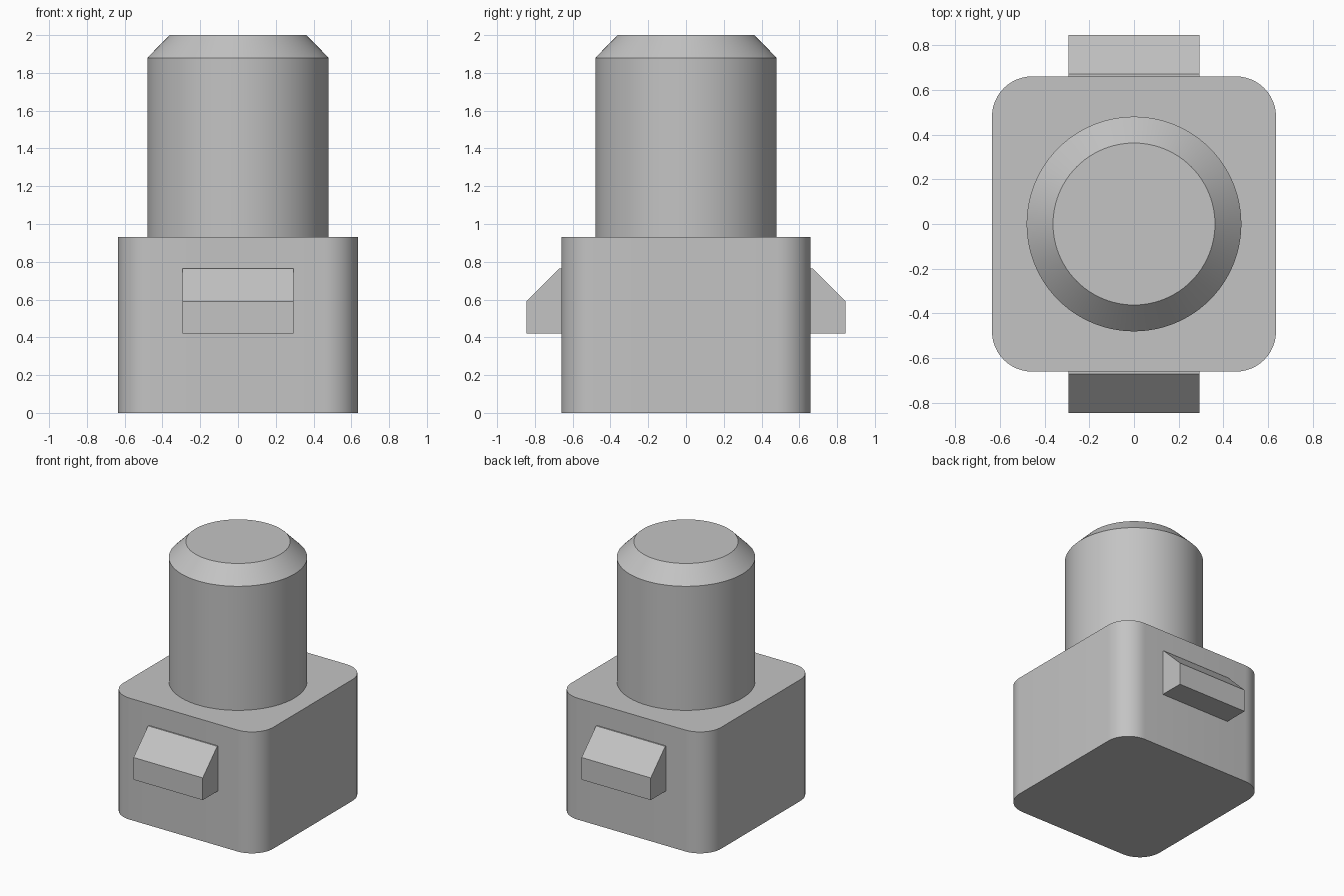
import bpy, bmesh, math
from math import cos, sin, pi, radians

cube = bpy.data.objects.get("Cube")
if cube:
    bpy.data.objects.remove(cube, do_unlink=True)

grey = bpy.data.materials.new("light grey")
grey.use_nodes = True
colour = (0.55, 0.55, 0.55, 1)
grey.diffuse_color = colour
grey.node_tree.nodes["Principled BSDF"].inputs["Base Color"].default_value = colour


def loft(name, rings, smooth=True):
    """Skin a stack of equal-length rings and cap both ends."""
    bm = bmesh.new()
    rows = [[bm.verts.new(p) for p in ring] for ring in rings]
    n = len(rows[0])
    for low, high in zip(rows, rows[1:]):
        for i in range(n):
            j = (i + 1) % n
            bm.faces.new((low[i], low[j], high[j], high[i]))
    bm.faces.new(rows[0][::-1])
    bm.faces.new(rows[-1])
    bmesh.ops.recalc_face_normals(bm, faces=bm.faces)
    mesh = bpy.data.meshes.new(name)
    bm.to_mesh(mesh)
    bm.free()
    mesh.materials.append(grey)
    obj = bpy.data.objects.new(name, mesh)
    bpy.context.collection.objects.link(obj)
    if smooth:
        bpy.ops.object.select_all(action="DESELECT")
        obj.select_set(True)
        bpy.context.view_layer.objects.active = obj
        bpy.ops.object.shade_smooth_by_angle(angle=radians(30))
    return obj


def rounded_rect(hx, hy, r, z, steps=12):
    points = []
    for k, (sx, sy) in enumerate([(1, 1), (-1, 1), (-1, -1), (1, -1)]):
        for s in range(steps + 1):
            a = (k + s / steps) * pi / 2
            points.append((sx * (hx - r) + r * cos(a), sy * (hy - r) + r * sin(a), z))
    return points


def circle(r, z, sides=96):
    return [(r * cos(2 * pi * i / sides), r * sin(2 * pi * i / sides), z) for i in range(sides)]


# Base block with rounded upright corners
BASE_TOP = 0.93
loft("base_block", [rounded_rect(0.635, 0.66, 0.18, z) for z in (0, BASE_TOP)])

# Round post with a chamfered top
loft("post", [circle(0.48, BASE_TOP), circle(0.48, 1.88), circle(0.362, 2.0)])

# Wedge catches on the front and back
wedge = [(0.65, 0.42), (0.845, 0.42), (0.845, 0.59), (0.67, 0.765), (0.65, 0.765)]
for name, side in (("front_catch", -1), ("back_catch", 1)):
    loft(name, [[(x, side * y, z) for y, z in wedge] for x in (-0.293, 0.293)], smooth=False)
